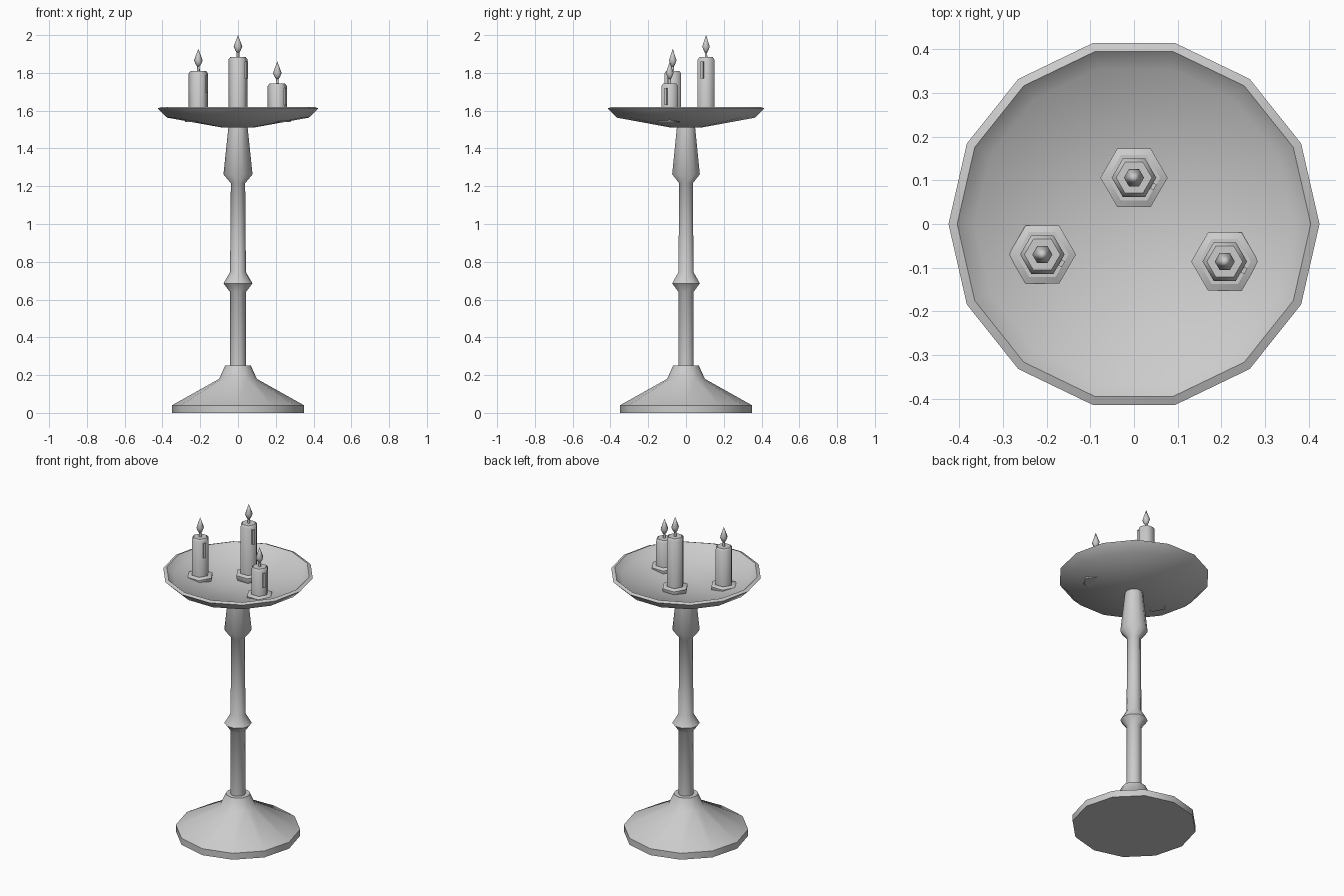
import bpy, bmesh, math
from mathutils import Matrix

if "Cube" in bpy.data.objects:
    bpy.data.objects.remove(bpy.data.objects["Cube"])

grey = bpy.data.materials.new("plain_grey")
grey.diffuse_color = (0.6, 0.6, 0.6, 1)
grey.use_nodes = True
grey.node_tree.nodes["Principled BSDF"].inputs["Base Color"].default_value = grey.diffuse_color


def finish(bm, name, loc):
    bmesh.ops.recalc_face_normals(bm, faces=bm.faces)
    me = bpy.data.meshes.new(name)
    bm.to_mesh(me)
    bm.free()
    me.materials.append(grey)
    ob = bpy.data.objects.new(name, me)
    ob.location = loc
    bpy.context.collection.objects.link(ob)
    return ob


def lathe(name, profile, sides, loc=(0, 0, 0), crease=40):
    """Revolve (radius, z) points; smooth around, sharp across strong profile bends."""
    bm = bmesh.new()
    rings = []
    for r, z in profile:
        if r == 0:
            rings.append([bm.verts.new((0, 0, z))] * sides)
        else:
            rings.append([bm.verts.new((r * math.cos(2 * math.pi * i / sides),
                                        r * math.sin(2 * math.pi * i / sides), z))
                          for i in range(sides)])
    for a, b in zip(rings, rings[1:]):
        for i in range(sides):
            j = (i + 1) % sides
            corners = list(dict.fromkeys((a[i], a[j], b[j], b[i])))
            bm.faces.new(corners).smooth = True
    # flat caps on open ends
    for ring, r in ((rings[0], profile[0][0]), (rings[-1], profile[-1][0])):
        if r > 0:
            bm.faces.new(ring)
    bm.normal_update()
    bmesh.ops.recalc_face_normals(bm, faces=bm.faces)
    for e in bm.edges:
        level = abs(e.verts[0].co.z - e.verts[1].co.z) < 1e-5
        if level and e.calc_face_angle(0) > math.radians(crease):
            e.smooth = False
    return finish(bm, name, loc)


# foot, stem and tray
lathe("base", [(0.35, 0), (0.35, 0.04), (0.10, 0.18), (0.068, 0.25)], 12)
lathe("stem", [(0.043, 0.24), (0.042, 0.64), (0.077, 0.686), (0.042, 0.745),
               (0.038, 1.216), (0.077, 1.263), (0.05, 1.52)], 10, crease=60)
lathe("tray", [(0, 1.51), (0.08, 1.51), (0.375, 1.563), (0.425, 1.612), (0.405, 1.62),
               (0.365, 1.583), (0.08, 1.538), (0, 1.535)], 14)

# candles: name, x, y, top height
for side, x, y, top in (("left", -0.21, -0.07, 1.81),
                        ("back", 0.0, 0.106, 1.883),
                        ("right", 0.208, -0.086, 1.743)):
    lathe(side + "_drip_plate", [(0.07, 1.54), (0.077, 1.56), (0.077, 1.572), (0.06, 1.58)],
          6, (x, y, 0))
    lathe(side + "_candle", [(0.051, 1.55), (0.051, top - 0.013), (0.041, top)], 6, (x, y, 0))
    lathe(side + "_wick", [(0.008, top - 0.005), (0.007, top + 0.025)], 6, (x, y, 0))
    lathe(side + "_flame", [(0, 0.014), (0.014, 0.035), (0.023, 0.056), (0.013, 0.083), (0, 0.118)],
          6, (x, y, top), crease=90)
    # wax run on the front right face
    bm = bmesh.new()
    bmesh.ops.create_cube(bm, size=1, matrix=Matrix.Rotation(math.radians(-30), 4, 'Z')
                          @ Matrix.Diagonal((0.014, 0.015, 0.09, 1)))
    finish(bm, side + "_wax_run", (x + 0.042, y - 0.019, top - 0.068))
